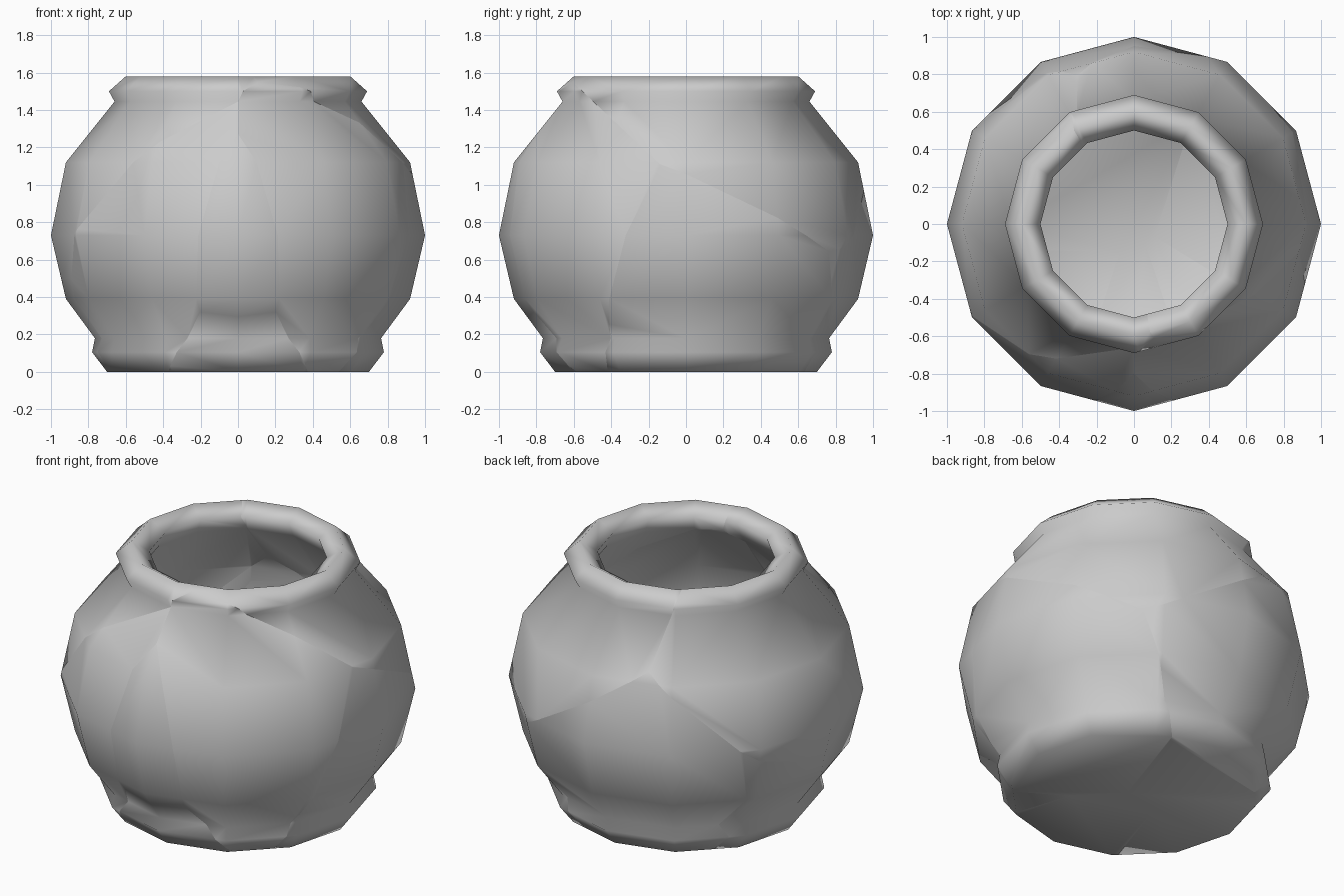
import bpy, bmesh, math
from mathutils import Vector

if "Cube" in bpy.data.objects:
    bpy.data.objects.remove(bpy.data.objects["Cube"])

SIDES = 12

# closed wall profile: base, belly, rolled rim, then down the inside to the floor
PROFILE = [(0.70, 0.0), (0.78, 0.105), (0.765, 0.18), (0.92, 0.39), (1.0, 0.73),
           (0.92, 1.12), (0.66, 1.445), (0.69, 1.50), (0.60, 1.58), (0.50, 1.52),
           (0.54, 1.43), (0.80, 1.08), (0.87, 0.73), (0.80, 0.43), (0.64, 0.20)]

# shards: each owns the region where its function b + x,y,z . a is the largest
SHARDS = {
    "front_panel_shard":  (0.0, (0, 0, 0)),
    "front_left_shard":   (0.32, (-1, 0.72, 0.2)),
    "front_right_shard":  (0.32, (1, 0.72, 0.2)),
    "front_foot_shard":   (0.50, (0, 0.39, -0.57)),
    "base_shard":         (0.58, (-0.94, 3.22, 0.8)),
    "right_shard":        (0.46, (1.96, 2.29, -0.5)),
    "upper_left_shard":   (-1.98, (-2.63, 2.88, 2.78)),
    "upper_right_shard":  (-3.35, (1, 4.25, 3.95)),
    "back_shard":         (0.25, (-1.06, 3.82, 0.65)),
}


def make_pot():
    """Turn the profile round the z axis into one closed pot."""
    bm = bmesh.new()
    rings = []
    for r, z in PROFILE:
        rings.append([bm.verts.new((r * math.cos(2 * math.pi * i / SIDES),
                                    r * math.sin(2 * math.pi * i / SIDES), z))
                      for i in range(SIDES)])
    for lo, hi in zip(rings, rings[1:]):
        for i in range(SIDES):
            j = (i + 1) % SIDES
            bm.faces.new((lo[i], lo[j], hi[j], hi[i]))
    bm.faces.new(rings[0][::-1])
    bm.faces.new(rings[-1])
    bmesh.ops.recalc_face_normals(bm, faces=bm.faces[:])
    for f in bm.faces:
        f.smooth = True
    return bm


def cut(bm, normal, point):
    """Keep the side the normal points to and close the cut with flat faces."""
    res = bmesh.ops.bisect_plane(
        bm, geom=bm.verts[:] + bm.edges[:] + bm.faces[:], dist=1e-5,
        plane_co=point, plane_no=normal, clear_inner=True)
    edges = [e for e in res["geom_cut"]
             if isinstance(e, bmesh.types.BMEdge) and e.is_valid and e.is_boundary]
    if not edges:
        return
    fill = bmesh.ops.triangle_fill(bm, edges=edges, use_beauty=True, normal=-normal)
    for f in fill["geom"]:
        if isinstance(f, bmesh.types.BMFace):
            f.smooth = False


pot = make_pot()
for name, (b, a) in SHARDS.items():
    bm = pot.copy()
    for other, (b2, a2) in SHARDS.items():
        if other == name or not bm.faces:
            continue
        n = Vector(a) - Vector(a2)
        point = n * (-(b - b2) / n.length_squared)
        cut(bm, n.normalized(), point)
    if bm.faces:
        bmesh.ops.recalc_face_normals(bm, faces=bm.faces[:])
        mesh = bpy.data.meshes.new(name)
        bm.to_mesh(mesh)
        bpy.context.collection.objects.link(bpy.data.objects.new(name, mesh))
    bm.free()
pot.free()
